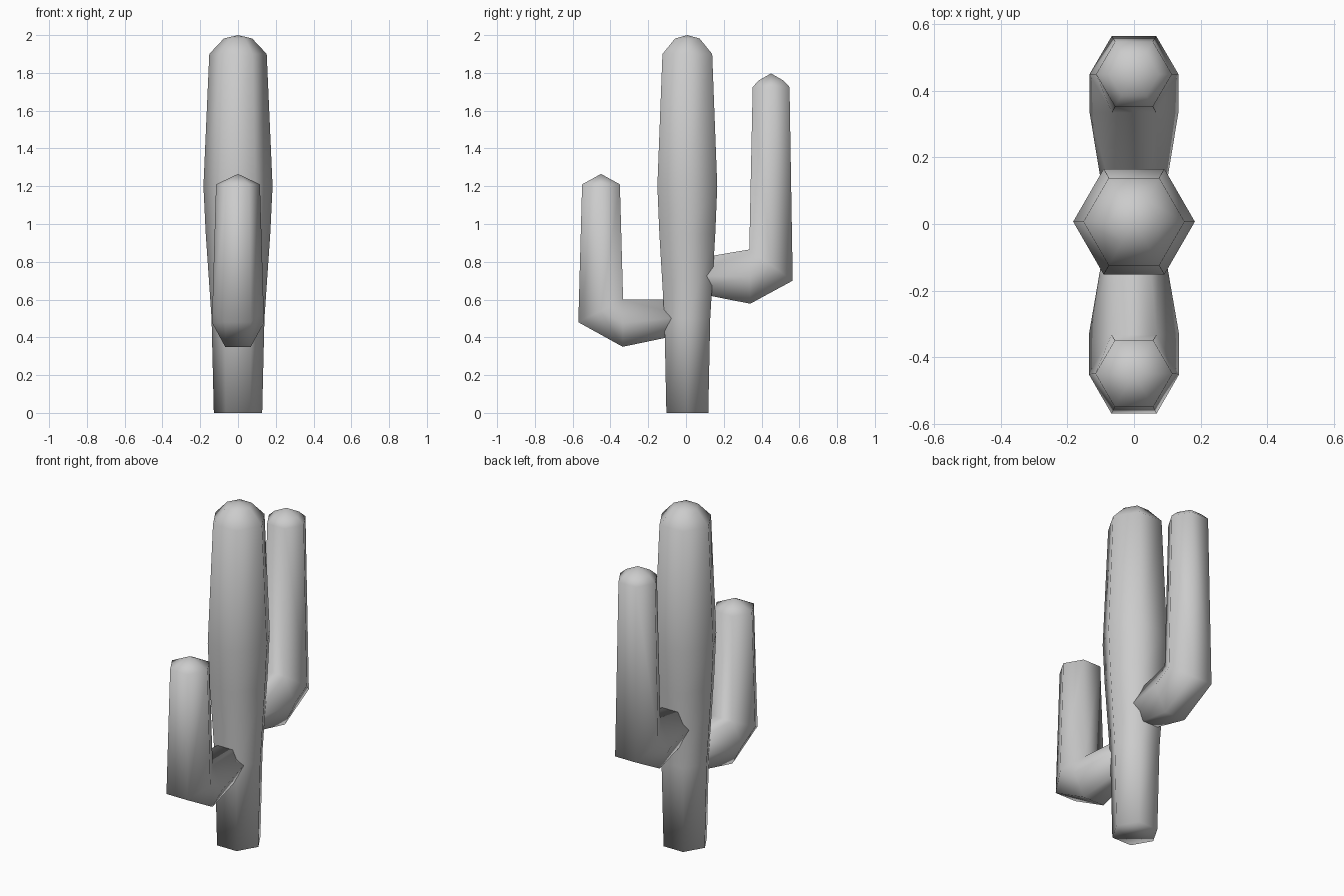
import bpy, bmesh, math
from mathutils import Vector

cube = bpy.data.objects.get("Cube")
if cube:
    bpy.data.objects.remove(cube)

grey = bpy.data.materials.new("plain grey")
grey.use_nodes = True
colour = (0.6, 0.6, 0.6, 1)
grey.diffuse_color = colour
grey.node_tree.nodes["Principled BSDF"].inputs["Base Color"].default_value = colour


def hex_ring(bm, a, b, half_width):
    """Six-sided section whose flat sides pass through (y, z) points a and b."""
    a, b = Vector((0, *a)), Vector((0, *b))
    middle, half = (a + b) / 2, (b - a) / 2
    ring = []
    for k in range(6):
        angle = k * math.pi / 3
        across = Vector((half_width * math.cos(angle), 0, 0))
        along = half * (math.sin(angle) / math.sin(math.pi / 3))
        ring.append(bm.verts.new(middle + across + along))
    return ring


def stem(name, sections, tip):
    """Loft the sections, close the start and finish with a pointed cap."""
    bm = bmesh.new()
    rings = [hex_ring(bm, *s) for s in sections]
    bm.faces.new(rings[0][::-1])
    for low, high in zip(rings, rings[1:]):
        for k in range(6):
            n = (k + 1) % 6
            bm.faces.new((low[k], low[n], high[n], high[k]))
    apex = bm.verts.new((0, *tip))
    for k in range(6):
        bm.faces.new((rings[-1][k], rings[-1][(k + 1) % 6], apex))
    # The two elbow sections share their inner edge
    bmesh.ops.remove_doubles(bm, verts=bm.verts, dist=0.001)
    bmesh.ops.recalc_face_normals(bm, faces=bm.faces)
    for face in bm.faces:
        face.smooth = True
    mesh = bpy.data.meshes.new(name)
    bm.to_mesh(mesh)
    bm.free()
    mesh.materials.append(grey)
    obj = bpy.data.objects.new(name, mesh)
    bpy.context.collection.objects.link(obj)


# Trunk: upright hexagons, given as height and radius
trunk = []
centre = 0.007
for z, r in [(0, 0.128), (0.5, 0.14), (0.95, 0.171), (1.2, 0.183), (1.9, 0.152), (1.982, 0.075)]:
    flat = r * math.sin(math.pi / 3)
    trunk.append(((centre - flat, z), (centre + flat, z), r))
stem("trunk", trunk, (centre, 2.0))

# Short arm on the front: root, two elbow sections, top
stem("front_arm", [
    ((0, 0.42), (0, 0.6), 0.078),
    ((-0.335, 0.35), (-0.333, 0.6), 0.136),
    ((-0.57, 0.48), (-0.333, 0.6), 0.136),
    ((-0.55, 1.21), (-0.35, 1.21), 0.116),
], (-0.45, 1.265))

# Tall arm on the back, with a rounder top
stem("back_arm", [
    ((0, 0.645), (0, 0.808), 0.078),
    ((0.34, 0.578), (0.335, 0.865), 0.134),
    ((0.565, 0.70), (0.335, 0.865), 0.134),
    ((0.548, 1.725), (0.353, 1.725), 0.114),
    ((0.515, 1.76), (0.385, 1.76), 0.075),
], (0.45, 1.797))
